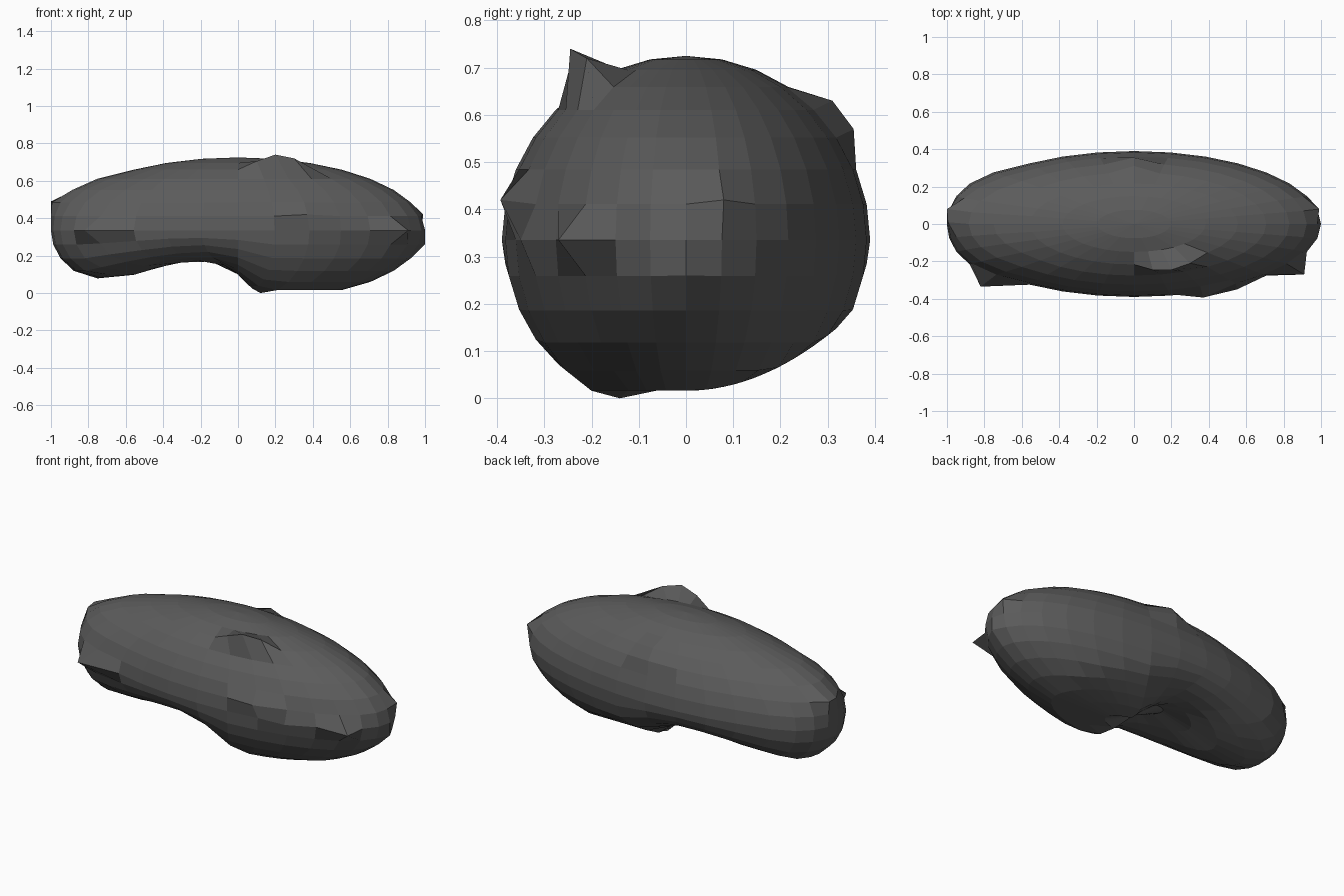
import bpy, bmesh, math
from mathutils import Vector, Matrix

if "Cube" in bpy.data.objects:
    bpy.data.objects.remove(bpy.data.objects["Cube"])

MID, RX, R = 0.335, 1.0, 0.39

stone_grey = bpy.data.materials.new("stone grey")
stone_grey.diffuse_color = (0.105, 0.105, 0.105, 1)
stone_grey.use_nodes = True
stone_grey.node_tree.nodes["Principled BSDF"].inputs["Base Color"].default_value = stone_grey.diffuse_color

# Long pebble from a stretched sphere
bm = bmesh.new()
bmesh.ops.create_uvsphere(bm, u_segments=32, v_segments=16, radius=1,
    matrix=Matrix.Translation((0, 0, MID)) @ Matrix.Diagonal((RX, R, R, 1)))
bm.verts.ensure_lookup_table()
start = [v.co.copy() for v in bm.verts]

# Underside: squash depth as a function of x, giving the hollow left of centre
SQUASH = [(-1.1, 1), (-.76, 1), (-.58, .77), (-.4, .6), (-.22, .53), (-.1, .53),
          (0, .67), (.12, .94), (.2, 1), (1.1, 1)]

def squash(x):
    for (x0, k0), (x1, k1) in zip(SQUASH, SQUASH[1:]):
        if x0 <= x <= x1:
            return k0 + (k1 - k0) * (x - x0) / (x1 - x0)

for v in bm.verts:
    x, y, z = v.co
    if z < MID - 0.01:
        z = MID - (MID - z) * squash(x)
        if z < 0.2 and x < 0.1:
            z += 0.06 * math.exp(-((x + .2) / .22) ** 2 - (y / .15) ** 2)
        # flat resting side, rising slightly to the back
        z = max(z, 0.016 + 1.3 * max(y, 0) ** 2)
        v.co.z = z
    # blunter left end, fullest at its upper edge
    if x < -.55:
        v.co.x -= 0.05 * math.sin(math.pi * (-x - .55) / .45)
        v.co.x -= 0.04 * math.exp(-((x + .95) / .12) ** 2
                                  - ((y - .05) / .12) ** 2 - ((z - .49) / .08) ** 2)

# Chips and knobs: (azimuth step, ring above the middle) -> new position
def pull(step, ring, target):
    a, e = math.radians(11.25 * step), math.radians(11.25 * ring)
    p = Vector((RX * math.cos(a) * math.cos(e), R * math.sin(a) * math.cos(e),
                MID + R * math.sin(e)))
    i = min(range(len(start)), key=lambda n: (start[n] - p).length)
    bm.verts[i].co = target

pull(-6, 5, (.20, -.245, .74))      # top knob
pull(-5, 5, (.30, -.21, .72))
pull(-7, 5, (.10, -.245, .705))
pull(-12, 0, (-.82, -.335, .335))   # front left spike
pull(-3, 0, (.91, -.27, .335))      # front right spike
pull(8, 4, (.0, .31, .63))          # back knob
pull(8, 3, (.0, .355, .57))
pull(-6, 1, (.37, -.393, .42))      # front ridge
pull(-5, 0, (.55, -.35, .335))
pull(15, 2, (-1.0, .08, .49))       # left end
pull(16, 2, (-.995, .01, .485))
pull(1, 1, (.99, .08, .42))         # right end
pull(0, -1, (1.0, .0, .26))
pull(-6, -6, (.12, -.14, .0))       # foot it rests on

bmesh.ops.recalc_face_normals(bm, faces=bm.faces)
mesh = bpy.data.meshes.new("stone")
bm.to_mesh(mesh)
bm.free()
low = min(v.co.z for v in mesh.vertices)
for v in mesh.vertices:
    v.co.z -= low
mesh.materials.append(stone_grey)
bpy.context.collection.objects.link(bpy.data.objects.new("stone", mesh))
